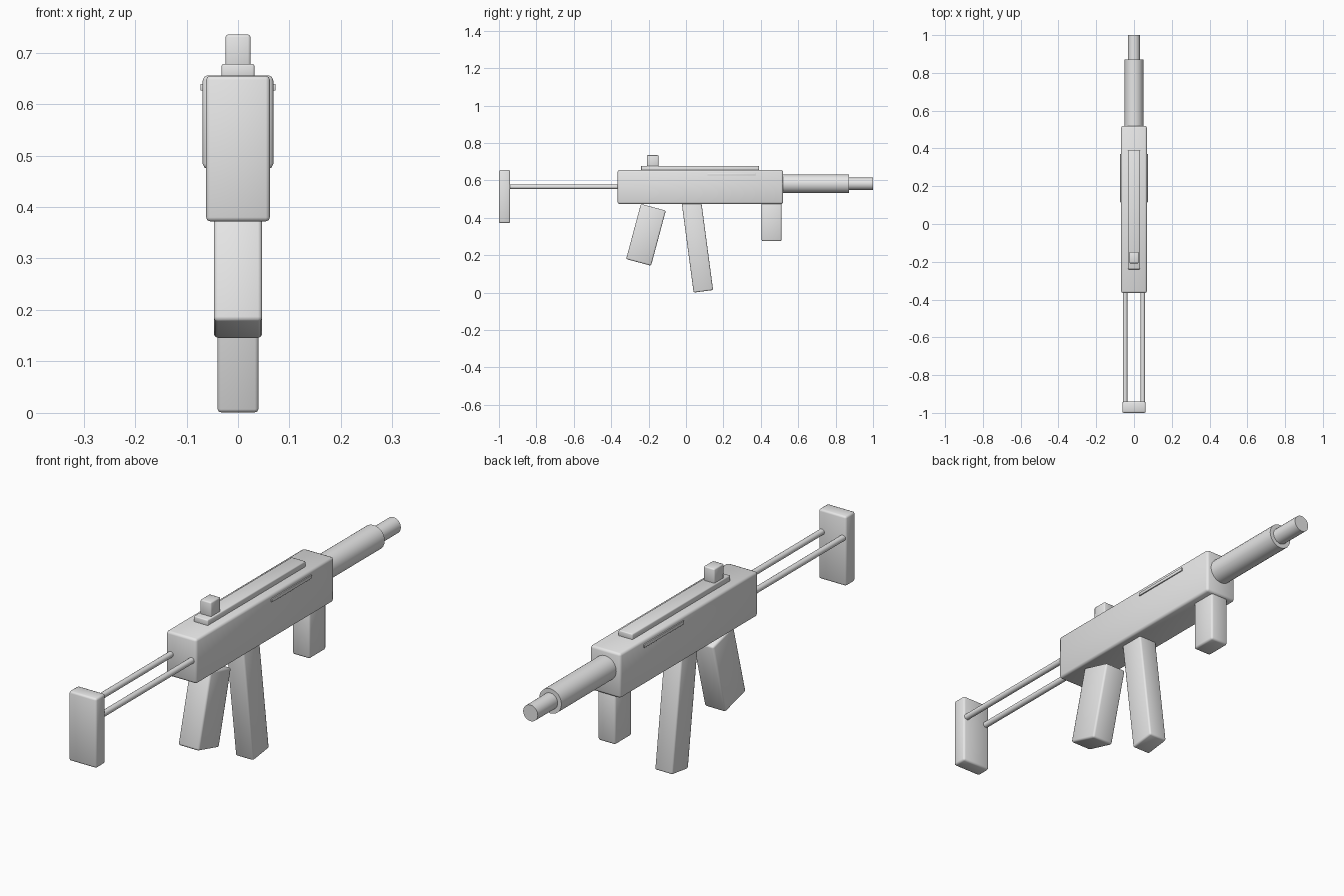
import bpy, bmesh, math
from mathutils import Matrix

if "Cube" in bpy.data.objects:
    bpy.data.objects.remove(bpy.data.objects["Cube"])

metal = bpy.data.materials.new("light_grey")
metal.diffuse_color = (0.8, 0.8, 0.8, 1)
metal.use_nodes = True
metal.node_tree.nodes["Principled BSDF"].inputs["Base Color"].default_value = metal.diffuse_color


def finish(name, bm, loc, rot_x=0.0, angle=50):
    me = bpy.data.meshes.new(name)
    bm.to_mesh(me)
    bm.free()
    me.materials.append(metal)
    ob = bpy.data.objects.new(name, me)
    bpy.context.collection.objects.link(ob)
    ob.location = loc
    ob.rotation_euler.x = math.radians(rot_x)
    bpy.ops.object.select_all(action='DESELECT')
    ob.select_set(True)
    bpy.context.view_layer.objects.active = ob
    bpy.ops.object.shade_smooth_by_angle(angle=math.radians(angle))
    return ob


def box(name, loc, size, bevel=0.008, rot_x=0.0):
    """Softly bevelled box given by centre and full size."""
    bm = bmesh.new()
    bmesh.ops.create_cube(bm, size=1)
    bmesh.ops.scale(bm, vec=size, verts=bm.verts)
    bmesh.ops.bevel(bm, geom=bm.edges[:], offset=bevel, segments=2,
                    profile=0.5, affect='EDGES')
    return finish(name, bm, loc, rot_x)


def tube(name, x, z, radius, y0, y1, sides=24):
    """Cylinder running along y."""
    bm = bmesh.new()
    bmesh.ops.create_cone(bm, cap_ends=True, segments=sides, radius1=radius,
                          radius2=radius, depth=y1 - y0,
                          matrix=Matrix.Rotation(math.pi / 2, 4, 'X'))
    return finish(name, bm, (x, (y0 + y1) / 2, z), 0, 40)


# Main body with top rail and rear sight
box("receiver", (0, 0.077, 0.565), (0.137, 0.885, 0.182), 0.01)
box("top_rail", (0, 0.075, 0.663), (0.064, 0.63, 0.03), 0.004)
box("rear_sight", (0, -0.178, 0.70), (0.049, 0.061, 0.07), 0.005)

# Barrel sleeve and muzzle
tube("barrel_sleeve", 0, 0.582, 0.05, 0.50, 0.872)
tube("muzzle", 0, 0.582, 0.033, 0.85, 1.0)

# Grips and magazine
box("pistol_grip", (0, -0.214, 0.309), (0.094, 0.138, 0.305), 0.008, -15)
box("magazine", (0, 0.0605, 0.25), (0.08, 0.105, 0.49), 0.007, 7.6)
box("fore_grip", (0, 0.4575, 0.3825), (0.078, 0.107, 0.215), 0.008)

# Shoulder stock plate
box("stock_plate", (0, -0.97, 0.5135), (0.124, 0.06, 0.283), 0.008)

# Paired stock rods and side strips
for side, s in (("left", -1), ("right", 1)):
    tube("stock_rod_" + side, s * 0.047, 0.566, 0.012, -0.95, -0.35, 16)
    box("side_strip_" + side, (s * 0.068, 0.243, 0.6325),
        (0.01, 0.256, 0.013), 0.001)
